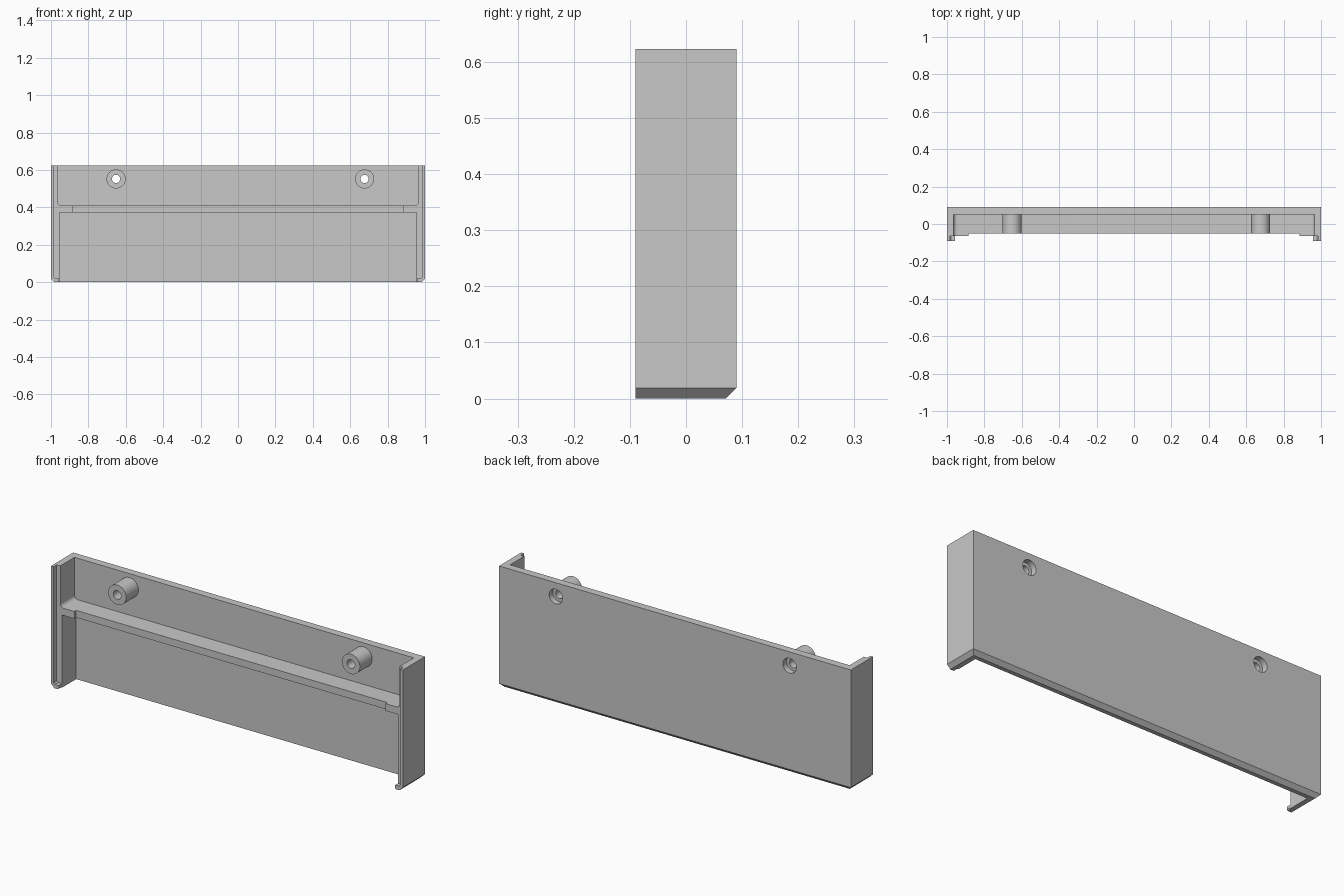
import bpy, bmesh, math
from mathutils import Matrix

cube = bpy.data.objects.get("Cube")
if cube:
    bpy.data.objects.remove(cube, do_unlink=True)

grey = bpy.data.materials.new("light grey plastic")
grey.use_nodes = True
grey.diffuse_color = (0.58, 0.58, 0.58, 1)
grey.node_tree.nodes["Principled BSDF"].inputs["Base Color"].default_value = grey.diffuse_color

HEIGHT, BACK, FRONT, PANEL = 0.623, 0.09, -0.09, 0.05
CUT = 0.019  # chamfer along the lower outer edges


def finish(name, bm):
    bmesh.ops.recalc_face_normals(bm, faces=bm.faces)
    mesh = bpy.data.meshes.new(name)
    bm.to_mesh(mesh)
    bm.free()
    mesh.materials.append(grey)
    ob = bpy.data.objects.new(name, mesh)
    bpy.context.collection.objects.link(ob)
    return ob


def prism(points, y0, y1):
    """Extrude an x-z outline from y0 to y1."""
    bm = bmesh.new()
    face = bm.faces.new([bm.verts.new((x, y0, z)) for x, z in points])
    new = bmesh.ops.extrude_face_region(bm, geom=[face])["geom"]
    verts = [v for v in new if isinstance(v, bmesh.types.BMVert)]
    bmesh.ops.translate(bm, verts=verts, vec=(0, y1 - y0, 0))
    # the extrusion leaves the starting cap in place only when it is still used
    if face.is_valid is False:
        bmesh.ops.holes_fill(bm, edges=[e for e in bm.edges if e.is_boundary])
    return bm


def cylinder(name, x, z, radius, y0, y1):
    bm = bmesh.new()
    place = Matrix.Translation((x, (y0 + y1) / 2, z)) @ Matrix.Rotation(math.pi / 2, 4, 'X')
    bmesh.ops.create_cone(bm, cap_ends=True, segments=48, radius1=radius,
                          radius2=radius, depth=y1 - y0, matrix=place)
    return finish(name, bm)


def drill(target, cutters):
    """Cut the holes and keep the plain result."""
    for cutter in cutters:
        mod = target.modifiers.new("hole", 'BOOLEAN')
        mod.operation, mod.solver, mod.object = 'DIFFERENCE', 'EXACT', cutter
    graph = bpy.context.evaluated_depsgraph_get()
    mesh = bpy.data.meshes.new_from_object(target.evaluated_get(graph))
    target.modifiers.clear()
    target.data = mesh


def smooth(ob):
    bpy.ops.object.select_all(action='DESELECT')
    ob.select_set(True)
    bpy.context.view_layer.objects.active = ob
    bpy.ops.object.shade_smooth_by_angle(angle=math.radians(30))


# Back panel with chamfered bottom and corners
outline = [(-1, HEIGHT), (-1, CUT), (CUT - 1, 0), (1 - CUT, 0), (1, CUT), (1, HEIGHT)]
bm = prism(outline, PANEL, BACK)
bmesh.ops.bisect_plane(bm, geom=bm.verts[:] + bm.edges[:] + bm.faces[:],
                       plane_co=(0, BACK, CUT), plane_no=(0, 1, -1), clear_outer=True)
bmesh.ops.holes_fill(bm, edges=[e for e in bm.edges if e.is_boundary])
panel = finish("back_panel", bm)

# Cross rib with rounded inner corners
r = 0.02
arc = [(0.945 + r * math.sin(a), 0.43 - r * math.cos(a))
       for a in (math.pi / 2 * i / 8 for i in range(9))]
rib = [(0.965, 0.373)] + arc[::-1]
rib = rib + [(-x, z) for x, z in reversed(rib)]
smooth(finish("cross_rib", prism(rib, -0.05, PANEL)))

# Side walls, front lips with bottom hooks, and rib end tabs
for side, s in (("left", 1), ("right", -1)):
    wall = [(0.955, 0), (1 - CUT, 0), (1, CUT), (1, HEIGHT),
            (0.965, HEIGHT), (0.965, 0.41), (0.955, 0.41)]
    lip = [(0.956, 0.005), (0.961, 0), (1 - CUT, 0), (1, CUT), (1, HEIGHT),
           (0.985, HEIGHT), (0.985, 0.027), (0.978, 0.02), (0.956, 0.02)]
    tab = [(0.885, 0.373), (0.965, 0.373)] + arc[::-1] + [(0.885, 0.41)]
    for name, shape, y0, y1 in (("side_wall", wall, -0.065, PANEL),
                                ("front_lip", lip, FRONT, -0.065),
                                ("rib_tab", tab, -0.065, -0.05)):
        finish(side + "_" + name, prism([(s * x, z) for x, z in shape], y0, y1))

# Screw bosses with through holes and counterbores from behind
for side, x in (("left", 0.677), ("right", -0.652)):
    z = 0.552
    boss = cylinder(side + "_screw_boss", x, z, 0.051, -0.05, PANEL)
    bore = cylinder("bore", x, z, 0.022, -0.2, 0.2)
    counterbore = cylinder("counterbore", x, z, 0.038, 0.06, 0.2)
    drill(boss, [bore])
    drill(panel, [bore, counterbore])
    smooth(boss)
    for cutter in (bore, counterbore):
        bpy.data.objects.remove(cutter, do_unlink=True)
smooth(panel)
